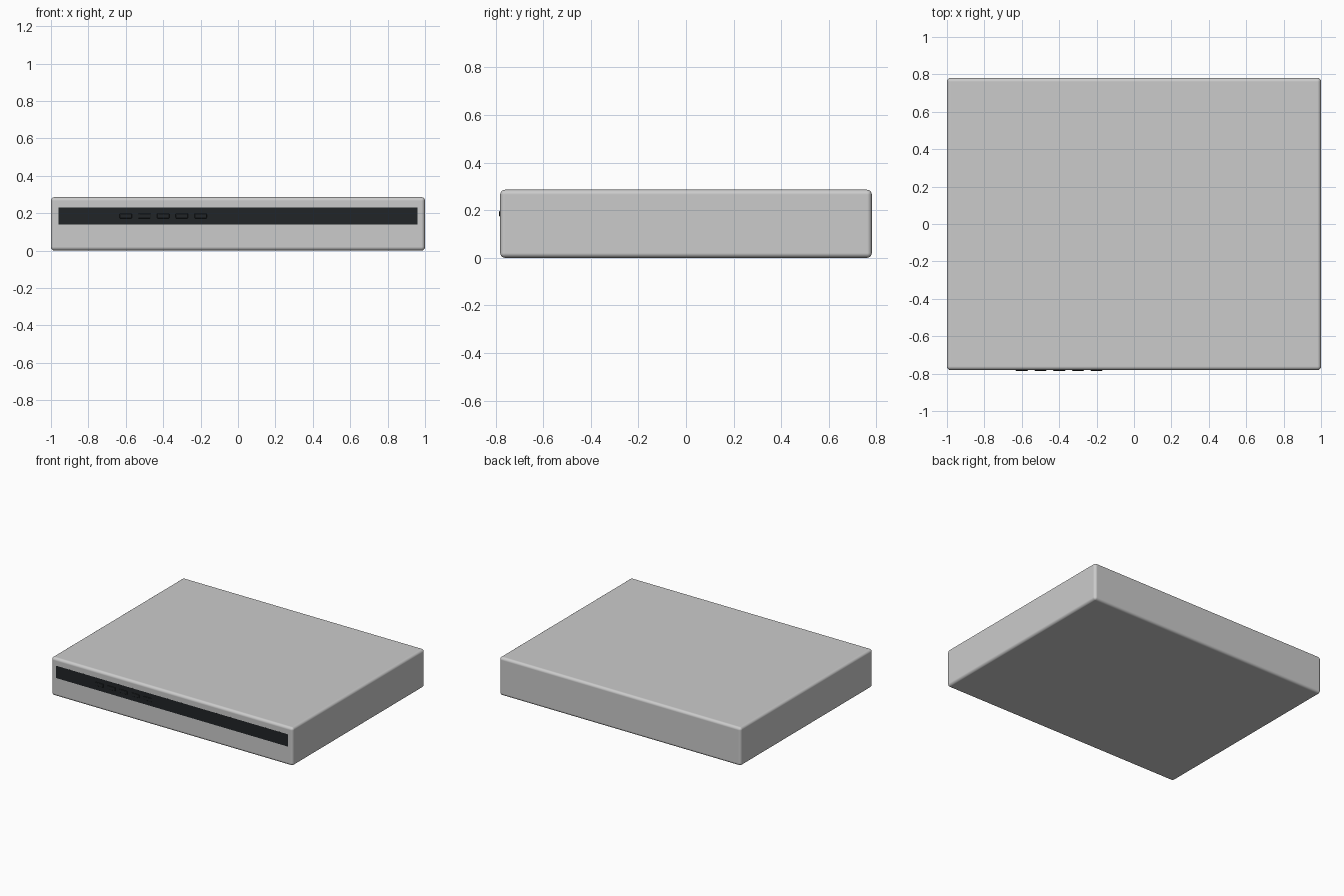
import bpy, math

if "Cube" in bpy.data.objects:
    bpy.data.objects.remove(bpy.data.objects["Cube"])

W, D, H = 2.0, 1.562, 0.286
FRONT = -D / 2


def material(name, color):
    m = bpy.data.materials.new(name)
    m.diffuse_color = color
    m.use_nodes = True
    m.node_tree.nodes["Principled BSDF"].inputs["Base Color"].default_value = m.diffuse_color
    return m


def box(name, center, size, bevel=0.0, segments=3, mat=None):
    bpy.ops.mesh.primitive_cube_add(size=1, location=center)
    ob = bpy.context.object
    ob.name = name
    ob.scale = size
    bpy.ops.object.transform_apply(location=False, rotation=False, scale=True)
    if bevel:
        b = ob.modifiers.new("rounded_edges", 'BEVEL')
        b.width, b.segments = bevel, segments
        b.harden_normals = True
        bpy.ops.object.shade_smooth_by_angle(angle=math.radians(40))
    if mat:
        ob.data.materials.append(mat)
    return ob


dark = material("dark_plastic", (0.015, 0.018, 0.02, 1))

# Rounded casing
box("casing", (0, 0, H / 2), (W, D, H), bevel=0.02, segments=4)

# Dark inlay strip, practically flush with the front face
box("front_strip", (0, FRONT + 0.0049, 0.185), (1.92, 0.01, 0.092), mat=dark)

# Row of five small slots on the left of the strip
for i in range(5):
    box(f"front_slot_{i + 1}", (-0.6 + 0.1 * i, FRONT + 0.003, 0.185),
        (0.066, 0.014, 0.026), bevel=0.004, segments=2, mat=dark)
